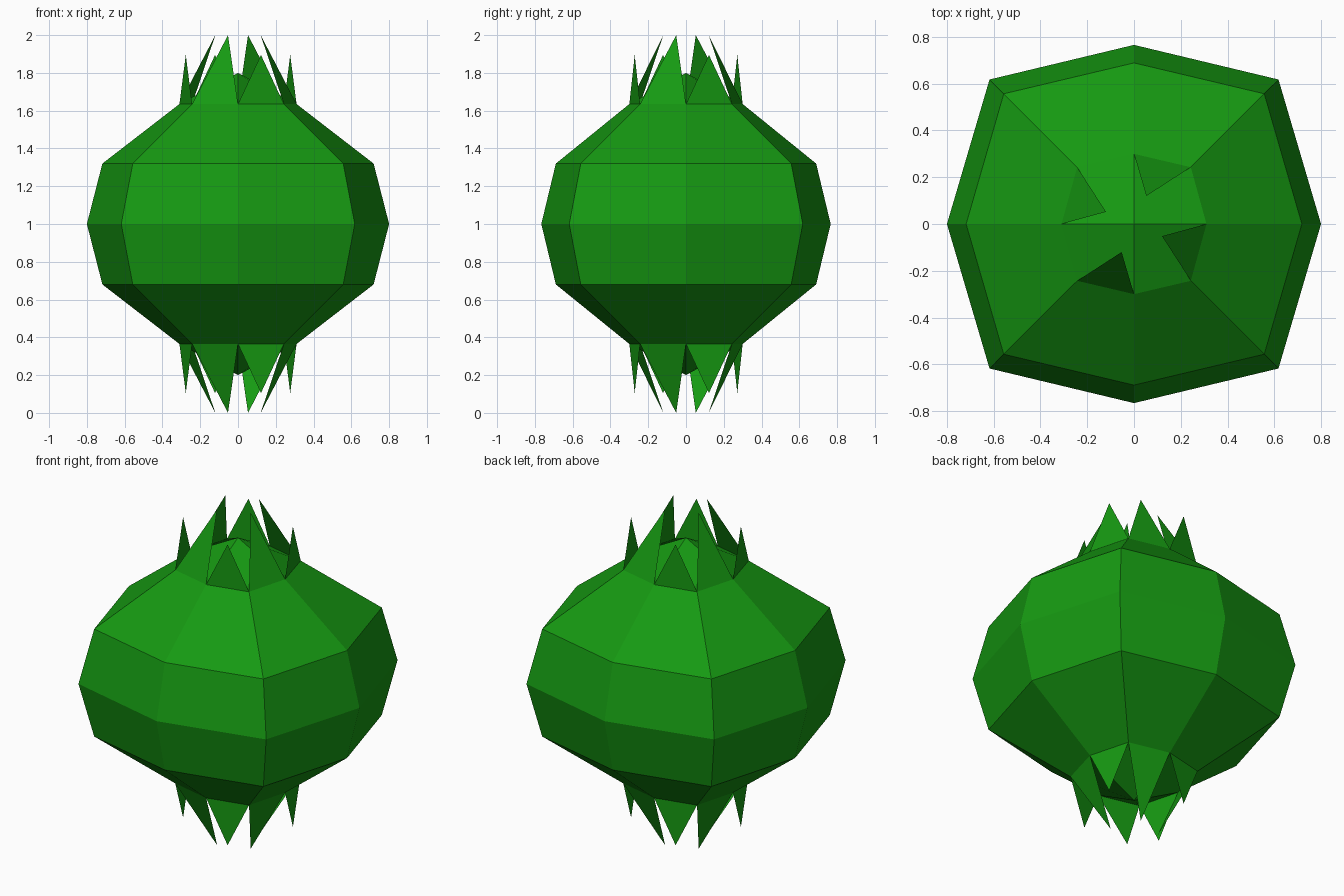
import bpy

if "Cube" in bpy.data.objects:
    bpy.data.objects.remove(bpy.data.objects["Cube"])

green = bpy.data.materials.new("green")
green.diffuse_color = (0.008, 0.32, 0.006, 1)
green.use_nodes = True
green.node_tree.nodes["Principled BSDF"].inputs["Base Color"].default_value = green.diffuse_color


def make(name, verts, faces):
    mesh = bpy.data.meshes.new(name)
    mesh.from_pydata(verts, [], faces)
    mesh.materials.append(green)
    obj = bpy.data.objects.new(name, mesh)
    bpy.context.collection.objects.link(obj)
    return obj


def ring(z, cx, cy, d):
    """Eight-sided square-ish section: axis points and diagonal points."""
    return [(cx, 0, z), (d, d, z), (0, cy, z), (-d, d, z),
            (-cx, 0, z), (-d, -d, z), (0, -cy, z), (d, -d, z)]


# Body: (height from middle, x radius, y radius, diagonal)
profile = [(-0.635, 0.31, 0.30, 0.243), (-0.32, 0.718, 0.689, 0.557),
           (0, 0.80, 0.766, 0.618),
           (0.32, 0.718, 0.689, 0.557), (0.635, 0.31, 0.30, 0.243)]
verts, faces = [], []
for h, cx, cy, d in profile:
    verts += ring(1 + h, cx, cy, d)
for r in range(len(profile) - 1):
    for i in range(8):
        j = (i + 1) % 8
        faces.append((r * 8 + i, r * 8 + j, r * 8 + 8 + j, r * 8 + 8 + i))

# Shallow pointed caps, one four-sided face per quarter
low, high = len(verts), len(verts) + 1
verts += [(0, 0, 0.2), (0, 0, 1.8)]
top = 8 * (len(profile) - 1)
for i in range(0, 8, 2):
    a, b, c = i, i + 1, (i + 2) % 8
    faces.append((high, top + a, top + b, top + c))
    faces.append((low, c, b, a))
make("bulb_body", verts, faces)

# Crown leaves: tall ones lean inwards, short ones stand upright
lean_tips = {1: None, 3: (-0.12, 0.052), 5: (-0.053, -0.12), 7: (0.12, -0.052)}
for name, side in (("top_leaves", 1), ("bottom_leaves", -1)):
    base = ring(1 + 0.635 * side, 0.31, 0.30, 0.243)
    tall = {1: (0.053, 0.12), 3: (-0.12, 0.052),
            5: (-0.053, -0.12), 7: (0.12, -0.052)}
    verts, faces = [], []
    for i in range(8):
        p, q = base[i], base[(i + 1) % 8]
        if i in tall:
            tip = (*tall[i], 1 + side)
        else:
            tip = ((p[0] + q[0]) / 2, (p[1] + q[1]) / 2, 1 + 0.895 * side)
        n = len(verts)
        verts += [p, q, tip]
        faces.append((n, n + 1, n + 2) if side > 0 else (n + 1, n, n + 2))
    make(name, verts, faces)
